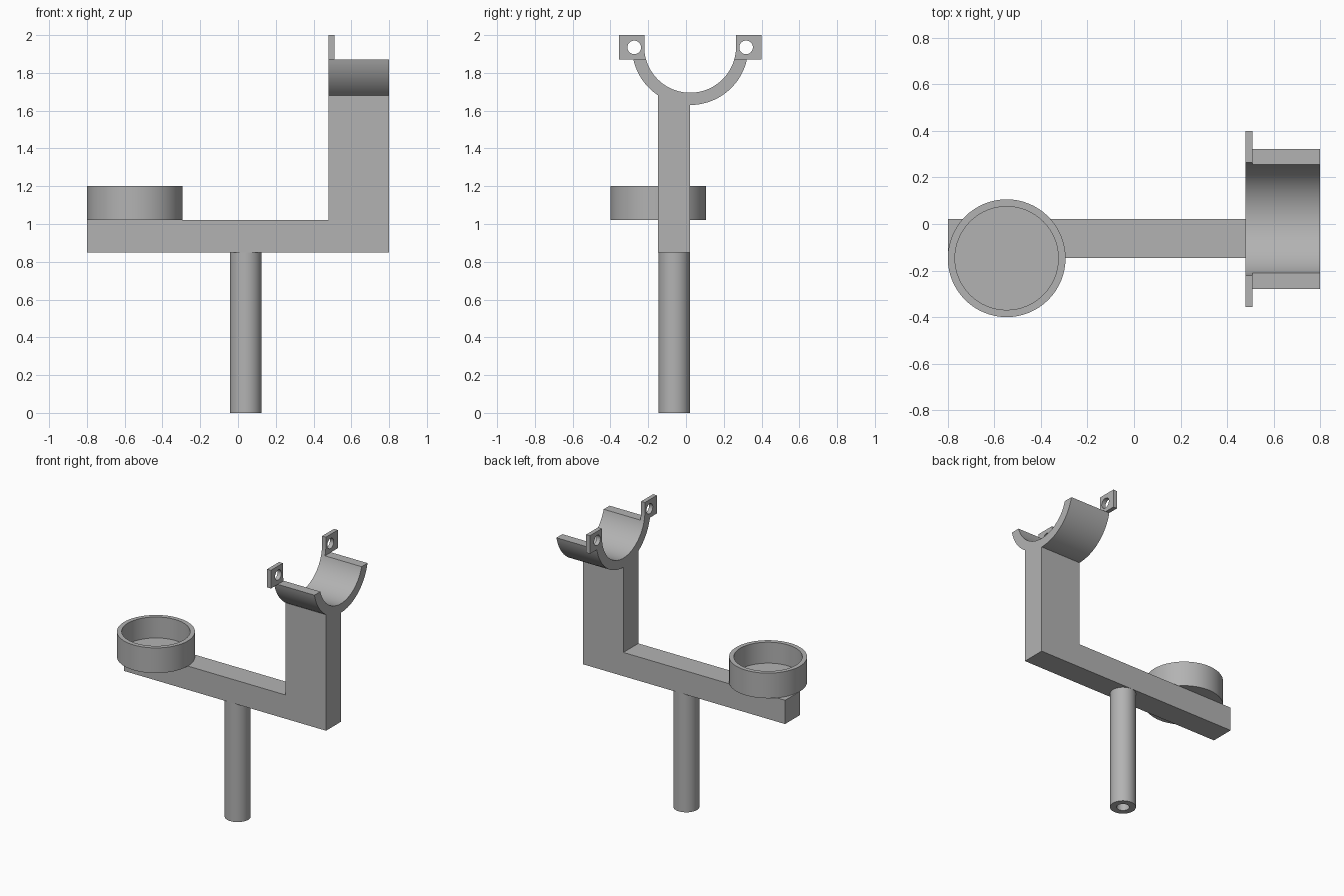
import bpy, bmesh, math
from mathutils import Vector

if "Cube" in bpy.data.objects:
    bpy.data.objects.remove(bpy.data.objects["Cube"])

grey = bpy.data.materials.new("plain grey")
grey.diffuse_color = (0.45, 0.45, 0.45, 1)
grey.use_nodes = True
grey.node_tree.nodes["Principled BSDF"].inputs["Base Color"].default_value = grey.diffuse_color

CY, CZ = 0.022, 1.938        # cradle axis
R_IN, R_OUT = 0.243, 0.308   # cradle radii
Z_CUT = 1.87                 # cradle rim height
X0, X1 = 0.48, 0.80          # cradle and post extent
Y0, Y1 = -0.147, 0.022       # bar depth


def make(name, bm):
    bmesh.ops.recalc_face_normals(bm, faces=bm.faces)
    me = bpy.data.meshes.new(name)
    bm.to_mesh(me)
    bm.free()
    me.materials.append(grey)
    ob = bpy.data.objects.new(name, me)
    bpy.context.collection.objects.link(ob)
    return ob


def extrude(name, pts, vec):
    """Prism from a closed outline of 3D points."""
    bm = bmesh.new()
    face = bm.faces.new([bm.verts.new(p) for p in pts])
    res = bmesh.ops.extrude_face_region(bm, geom=[face], use_keep_orig=True)
    verts = [g for g in res["geom"] if isinstance(g, bmesh.types.BMVert)]
    bmesh.ops.translate(bm, verts=verts, vec=Vector(vec))
    return make(name, bm)


def lathe(name, profile, centre, steps=64):
    """Revolve (radius, z) points about a vertical axis."""
    bm = bmesh.new()
    vs = [bm.verts.new((r, 0, z)) for r, z in profile]
    es = [bm.edges.new(p) for p in zip(vs, vs[1:])]
    bmesh.ops.spin(bm, geom=vs + es, cent=(0, 0, 0), axis=(0, 0, 1),
                   angle=math.tau, steps=steps)
    bmesh.ops.remove_doubles(bm, verts=bm.verts, dist=1e-5)
    bmesh.ops.translate(bm, verts=bm.verts, vec=(*centre, 0))
    return make(name, bm)


def boolean(ob, tool, op):
    mod = ob.modifiers.new(op, 'BOOLEAN')
    mod.operation, mod.object, mod.solver = op, tool, 'EXACT'
    bpy.context.view_layer.objects.active = ob
    bpy.ops.object.modifier_apply(modifier=mod.name)
    bpy.data.objects.remove(tool)


def smooth(ob):
    bpy.ops.object.select_all(action='DESELECT')
    ob.select_set(True)
    bpy.context.view_layer.objects.active = ob
    bpy.ops.object.shade_smooth_by_angle(angle=math.radians(30))


def arc(r, z_end, x, n=48):
    """Lower arc about the cradle axis, ending at height z_end on both sides."""
    a = math.asin((z_end - CZ) / r)
    start, end = math.pi - a, math.tau + a
    return [(x, CY + r * math.cos(t), CZ + r * math.sin(t))
            for t in (start + (end - start) * i / n for i in range(n + 1))]


# L-shaped arm: horizontal bar with upright post
arm = extrude("arm", [(x, Y0, z) for x, z in (
    (-0.8, 0.85), (X1, 0.85), (X1, 1.68), (X0, 1.68), (X0, 1.02), (-0.8, 1.02))],
    (0, Y1 - Y0, 0))

# Half-round cradle merged onto the post
cradle = extrude("cradle", arc(R_OUT, Z_CUT, X0) + arc(R_IN, Z_CUT, X0)[::-1],
                 (X1 - X0, 0, 0))
boolean(arm, cradle, 'UNION')
smooth(arm)

# Drilled mounting tabs above the cradle rim
for side, label in ((-1, "front"), (1, "back")):
    edge = [(math.sqrt(R_IN ** 2 - (z - CZ) ** 2), z)
            for z in (Z_CUT, 1.888, 1.905, 1.922, CZ)]
    outline = edge + [(R_IN, 2.0), (0.378, 2.0), (0.378, Z_CUT)]
    tab = extrude(label + "_tab", [(X0, CY + side * y, z) for y, z in outline],
                  (0.03, 0, 0))
    hole = extrude("hole", [(X0 - 0.05, CY + side * 0.296 + 0.036 * math.cos(t),
                             1.935 + 0.036 * math.sin(t))
                            for t in (math.tau * i / 32 for i in range(32))],
                   (0.13, 0, 0))
    boolean(tab, hole, 'DIFFERENCE')
    smooth(tab)

# Shallow round cup on the bar
smooth(lathe("cup", [(0, 1.02), (0.253, 1.02), (0.253, 1.2), (0.222, 1.2),
                     (0.222, 1.05), (0, 1.05)], (-0.547, Y0)))

# Round stem with a blind hole in its foot
smooth(lathe("stem", [(0, 0.85), (0.084, 0.85), (0.084, 0), (0.042, 0),
                      (0.042, 0.15), (0, 0.15)], (0.041, (Y0 + Y1) / 2), 48))
